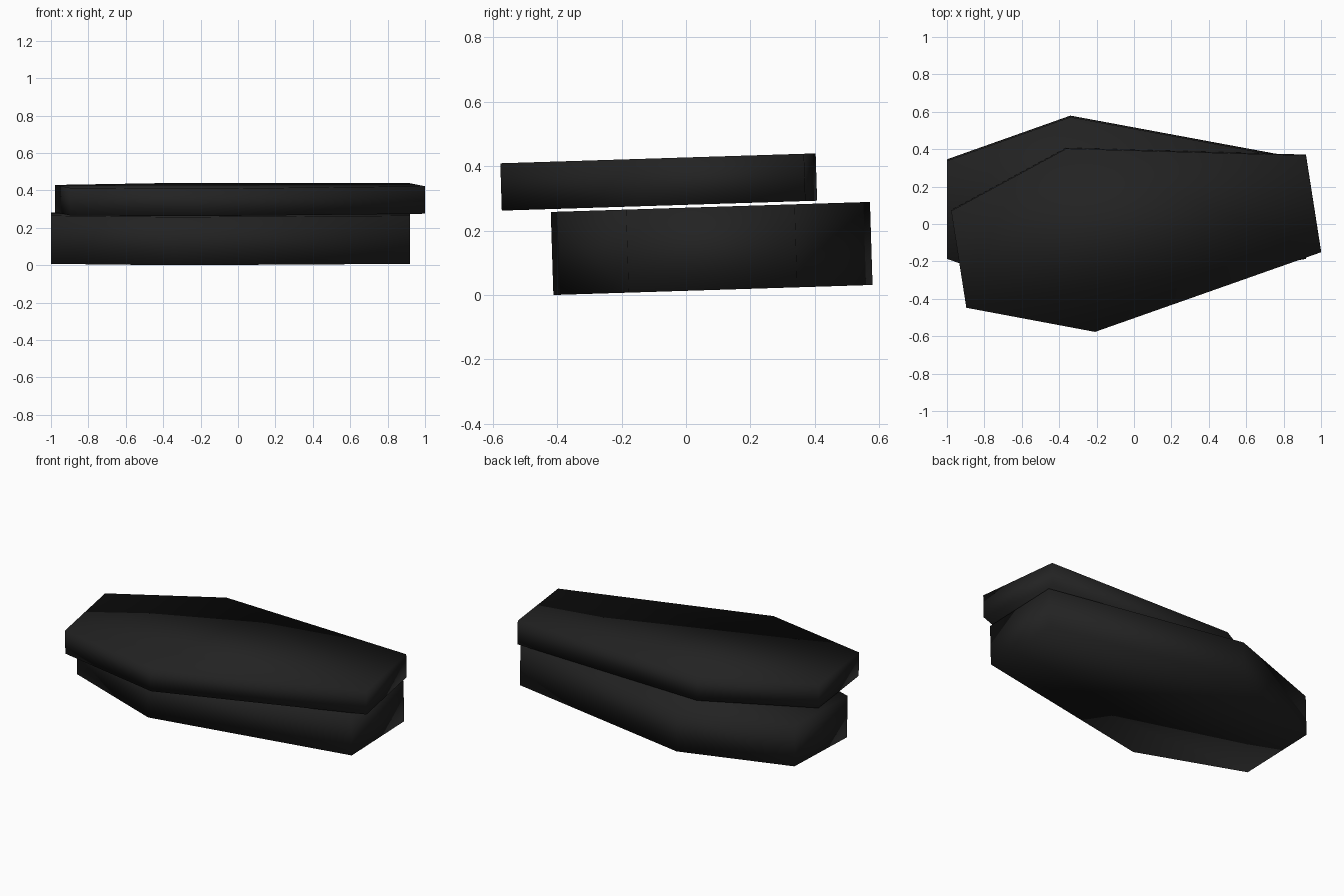
import bpy, bmesh, math
from mathutils import Matrix, Vector

if "Cube" in bpy.data.objects:
    bpy.data.objects.remove(bpy.data.objects["Cube"])

black = bpy.data.materials.new("black wood")
black.diffuse_color = (0.016, 0.016, 0.016, 1)
black.use_nodes = True
black.node_tree.nodes["Principled BSDF"].inputs["Base Color"].default_value = black.diffuse_color

# the whole casket leans slightly about x, pivoting on its front bottom edge
PIVOT = Vector((0, -0.412, 0))
TILT = (Matrix.Translation(PIVOT) @ Matrix.Rotation(math.radians(1.8), 4, 'X')
        @ Matrix.Translation(-PIVOT))


def hex_slab(name, head, turn, z, height):
    """Six-sided tapered slab; head is the middle of its head end."""
    length, shoulder, end_w, mid_w = 1.92, 0.66, 0.262, 0.496
    half = [(0, end_w), (shoulder, mid_w), (length, end_w)]
    outline = half + [(x, -y) for x, y in reversed(half)]
    bm = bmesh.new()
    face = bm.faces.new([bm.verts.new((x, y, 0)) for x, y in outline])
    top = bmesh.ops.extrude_face_region(bm, geom=[face])
    bmesh.ops.translate(bm, vec=(0, 0, height),
                        verts=[v for v in top["geom"] if isinstance(v, bmesh.types.BMVert)])
    bmesh.ops.recalc_face_normals(bm, faces=bm.faces)
    place = Matrix.Translation((*head, z)) @ Matrix.Rotation(math.radians(turn), 4, 'Z')
    bmesh.ops.transform(bm, matrix=TILT @ place, verts=bm.verts)
    for f in bm.faces:
        f.smooth = True  # soft shading across all edges
    mesh = bpy.data.meshes.new(name)
    bm.to_mesh(mesh)
    bm.free()
    mesh.materials.append(black)
    obj = bpy.data.objects.new(name, mesh)
    bpy.context.collection.objects.link(obj)
    return obj


# box, and the lid swung askew on top of it
hex_slab("coffin_box", (-1.0, 0.084), 0, 0, 0.258)
hex_slab("coffin_lid", (-0.937, -0.176), 8.9, 0.267, 0.147)
